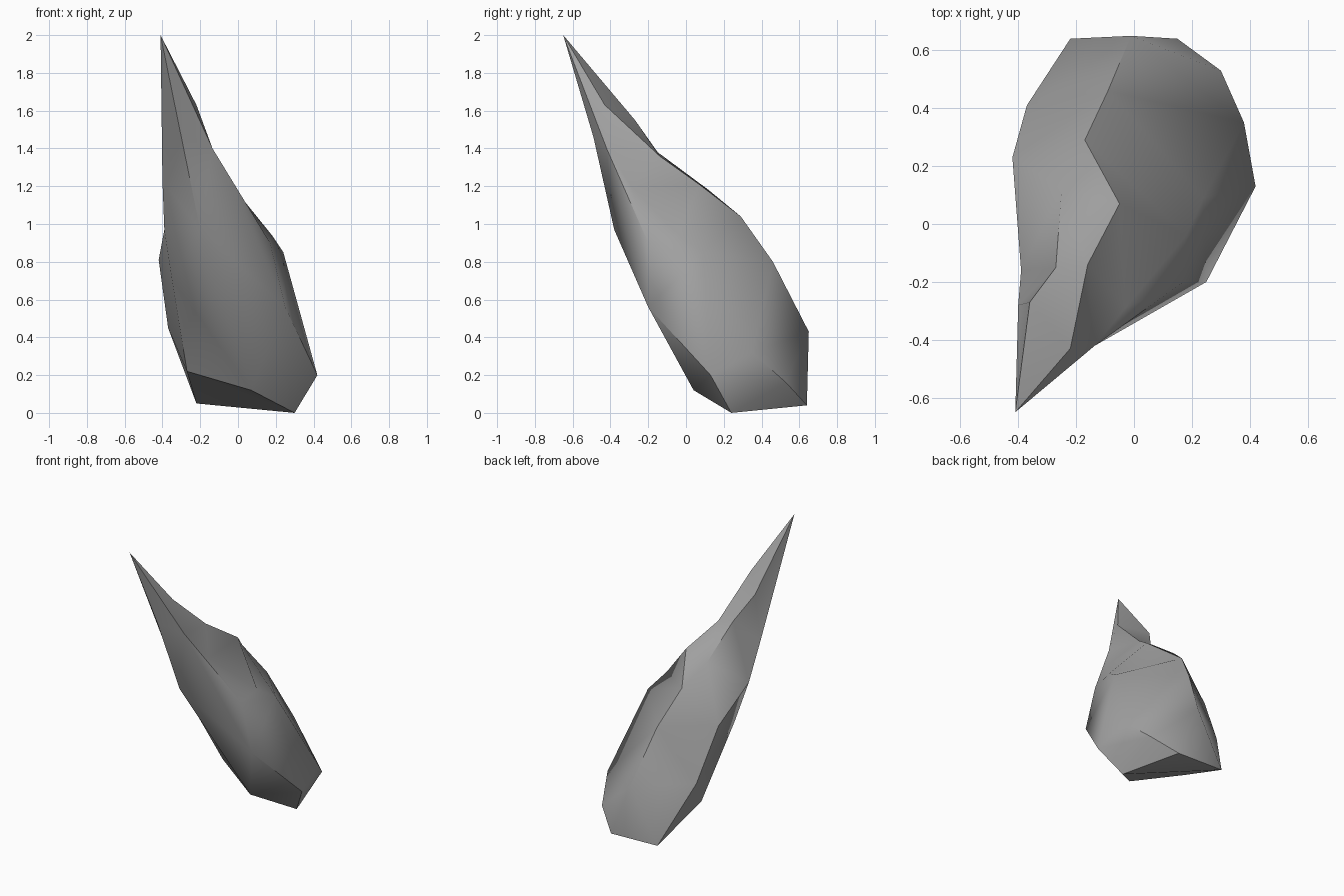
import bpy
import bmesh
import math
from mathutils import Vector

default = bpy.data.objects.get("Cube")
if default:
    bpy.data.objects.remove(default, do_unlink=True)

bm = bmesh.new()


def ridge(*points):
    """Add a line of corner points, listed from the bottom upwards."""
    return [bm.verts.new(Vector(p)) for p in points]


def add_triangle(*corners):
    if len(set(corners)) == 3 and bm.faces.get(corners) is None:
        bm.faces.new(corners)


def stitch(left, right):
    """Fill the band between two ridges, always taking the shorter diagonal."""
    i = j = 0
    while i < len(left) - 1 or j < len(right) - 1:
        step_left = step_right = math.inf
        if i < len(left) - 1:
            step_left = (left[i + 1].co - right[j].co).length
        if j < len(right) - 1:
            step_right = (left[i].co - right[j + 1].co).length
        if step_left <= step_right:
            add_triangle(left[i], left[i + 1], right[j])
            i += 1
        else:
            add_triangle(left[i], right[j + 1], right[j])
            j += 1


# Shared tip and the corners of the broken base
tip = ridge((-.41, -.65, 2))
base_low, base_front, base_side = ridge((.3, .24, 0), (.07, .04, .12), (-.27, .21, .22))
base_back, base_rear, base_corner, base_right = ridge(
    (-.22, .64, .05), (.15, .64, .04), (.3, .53, .16), (.42, .13, .2))

# Ridges running up the shard
keel = ridge((-.2, -.38, .97), (-.3, -.49, 1.46))
front_crease = ridge((.25, -.2, .56), (.17, -.2, .9), (-.03, -.29, 1.2), (-.135, -.42, 1.4))
shoulder = ridge((.24, .09, .85), (.18, -.04, .94), (-.05, .07, 1.21),
                 (-.16, -.14, 1.36), (-.22, -.43, 1.63))
rear_edge = ridge((.38, .35, .32))
spine = ridge((-.01, .65, .43), (-.09, .46, .8), (-.17, .29, 1.04),
              (-.25, .12, 1.18), (-.27, -.15, 1.38), (-.36, -.27, 1.55))
side_edge = ridge((-.37, .41, .45), (-.42, .23, .81), (-.39, -.16, .97), (-.4, -.28, 1.23))
hollow = ridge((-.35, -.05, .71))

# Front and right bands
stitch([base_side] + hollow + keel[:1], [base_front] + keel[:1])
stitch([base_front] + keel + tip, [base_front, front_crease[0], front_crease[-1]] + tip)
stitch([front_crease[0], front_crease[-1]], front_crease)
stitch([base_front] + front_crease + tip, [base_low, base_right] + shoulder + tip)
stitch([base_right, shoulder[0]], [base_corner] + rear_edge + shoulder[:1])

# Back and left bands
stitch([base_corner] + rear_edge + shoulder + tip, spine + tip)
stitch(spine + tip, [base_back] + side_edge + tip)
stitch([base_back] + side_edge + tip, [base_side] + hollow + keel + tip)

# Base facets
stitch([base_low], [base_front, base_side, base_back, base_rear, base_corner, base_right])
stitch([spine[0]], [base_corner, base_rear, base_back])

bmesh.ops.recalc_face_normals(bm, faces=bm.faces)
mesh = bpy.data.meshes.new("rock_spike")
bm.to_mesh(mesh)
bm.free()

# Stone colour
stone = bpy.data.materials.new("stone_grey")
stone.use_nodes = True
colour = (.35, .35, .35, 1)
stone.diffuse_color = colour
stone.node_tree.nodes["Principled BSDF"].inputs["Base Color"].default_value = colour
mesh.materials.append(stone)

# Soft facets with sharp creases
spike = bpy.data.objects.new("rock_spike", mesh)
bpy.context.collection.objects.link(spike)
bpy.ops.object.select_all(action="DESELECT")
spike.select_set(True)
bpy.context.view_layer.objects.active = spike
bpy.ops.object.shade_smooth_by_angle(angle=math.radians(42))
